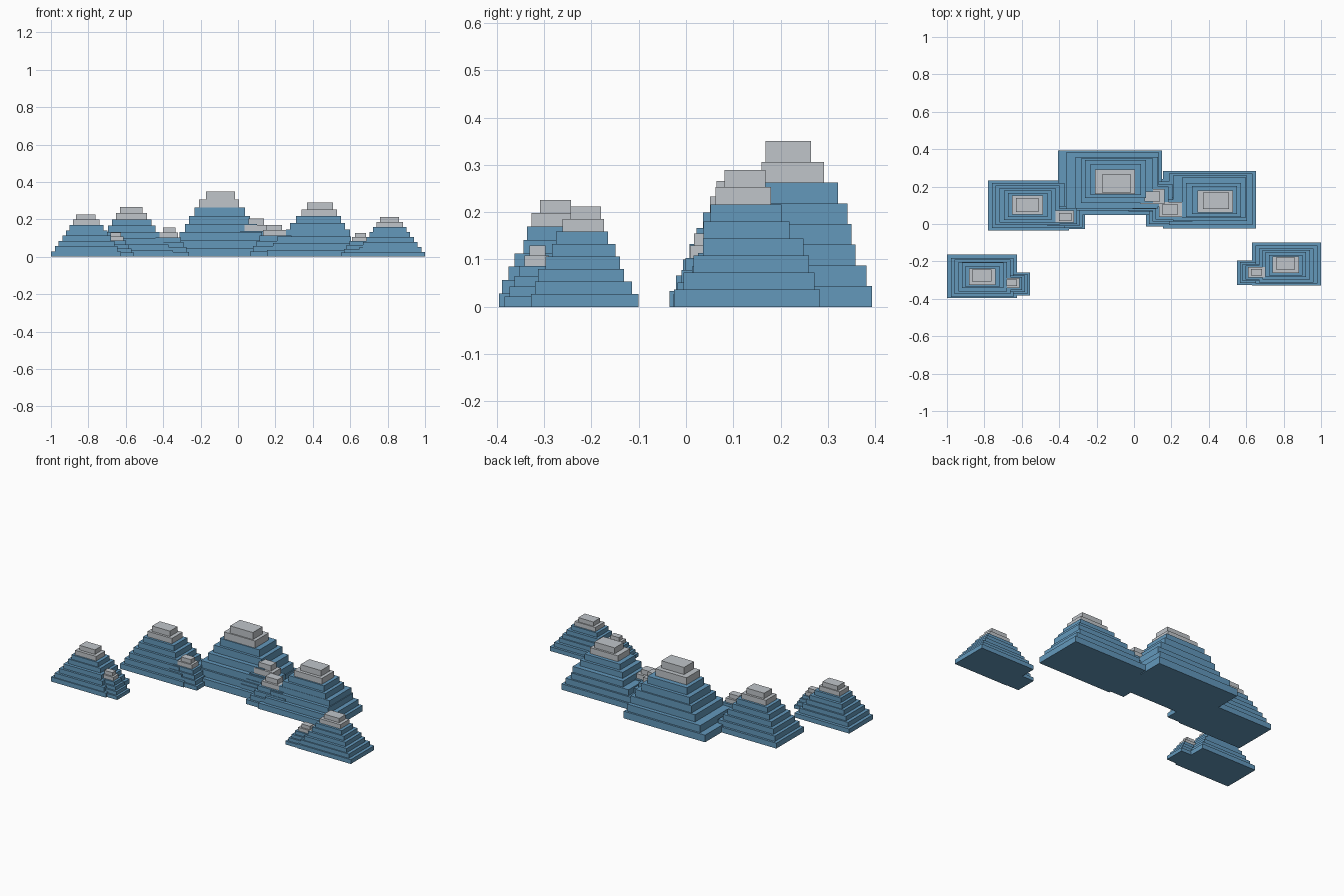
import bpy, bmesh

if "Cube" in bpy.data.objects:
    bpy.data.objects.remove(bpy.data.objects["Cube"])


def material(name, rgb):
    m = bpy.data.materials.new(name)
    m.diffuse_color = (*rgb, 1)
    m.use_nodes = True
    m.node_tree.nodes["Principled BSDF"].inputs["Base Color"].default_value = m.diffuse_color
    return m


ROCK = material("blue_rock", (0.125, 0.314, 0.50))
SNOW = material("grey_cap", (0.53, 0.56, 0.59))


def mountain(name, width, height, xs, ys, layers=8, ratio=0.62):
    """Stack of shrinking slabs; xs, ys are slab centres (short lists are blended)."""
    def at(vals, t):
        f = t * (len(vals) - 1)
        k = min(int(f + 1e-6), len(vals) - 2)
        return vals[k] + (vals[k + 1] - vals[k]) * (f - k)

    bm = bmesh.new()
    step = height / layers
    for i in range(layers):
        t = i / (layers - 1)
        w = width * (1 - 0.72 * t)
        cx, cy = at(xs, t), at(ys, t)
        verts = bmesh.ops.create_cube(bm, size=1)["verts"]
        for v in verts:
            v.co = (cx + v.co.x * w, cy + v.co.y * w * ratio, (i + 0.5 + v.co.z) * step)
        # the two top slabs are the pale cap
        for f in {f for v in verts for f in v.link_faces}:
            f.material_index = 1 if i >= layers - 2 else 0
    mesh = bpy.data.meshes.new(name)
    bm.to_mesh(mesh)
    bm.free()
    mesh.materials.append(ROCK)
    mesh.materials.append(SNOW)
    bpy.context.collection.objects.link(bpy.data.objects.new(name, mesh))


# Main peaks
mountain("central_peak", 0.556, 0.35,
         [-0.128, -0.115, -0.092, -0.091, -0.099, -0.097, -0.102, -0.094],
         [0.221, 0.227, 0.221, 0.231, 0.240, 0.238, 0.226, 0.216])
mountain("back_left_peak", 0.432, 0.266, [-0.564, -0.57, -0.567, -0.571], [0.099, 0.102])
mountain("back_right_peak", 0.497, 0.289,
         [0.404, 0.41, 0.407, 0.428, 0.425, 0.43, 0.434, 0.439],
         [0.129, 0.133, 0.138, 0.142, 0.128, 0.127, 0.121, 0.1245])
mountain("front_left_peak", 0.374, 0.226, [-0.813, -0.808, -0.813],
         [-0.279, -0.285, -0.283, -0.282, -0.275, -0.28, -0.282, -0.276])
mountain("front_right_peak", 0.368, 0.212, [0.816, 0.813, 0.81],
         [-0.214, -0.217, -0.222, -0.218, -0.216, -0.22, -0.2175, -0.212])

# Foothills between and beside the peaks
mountain("front_left_foothill", 0.198, 0.13, [-0.655, -0.653], [-0.322, -0.314], 6)
mountain("back_left_foothill", 0.24, 0.155, [-0.382, -0.368], [0.047, 0.038], 6)
mountain("pass_foothill_rear", 0.30, 0.205, [0.10, 0.098], [0.147, 0.147], 6)
mountain("pass_foothill_front", 0.30, 0.17, [0.214, 0.193], [0.08, 0.077], 6)
mountain("front_right_foothill", 0.21, 0.128, [0.656, 0.655], [-0.26, -0.258], 6)
